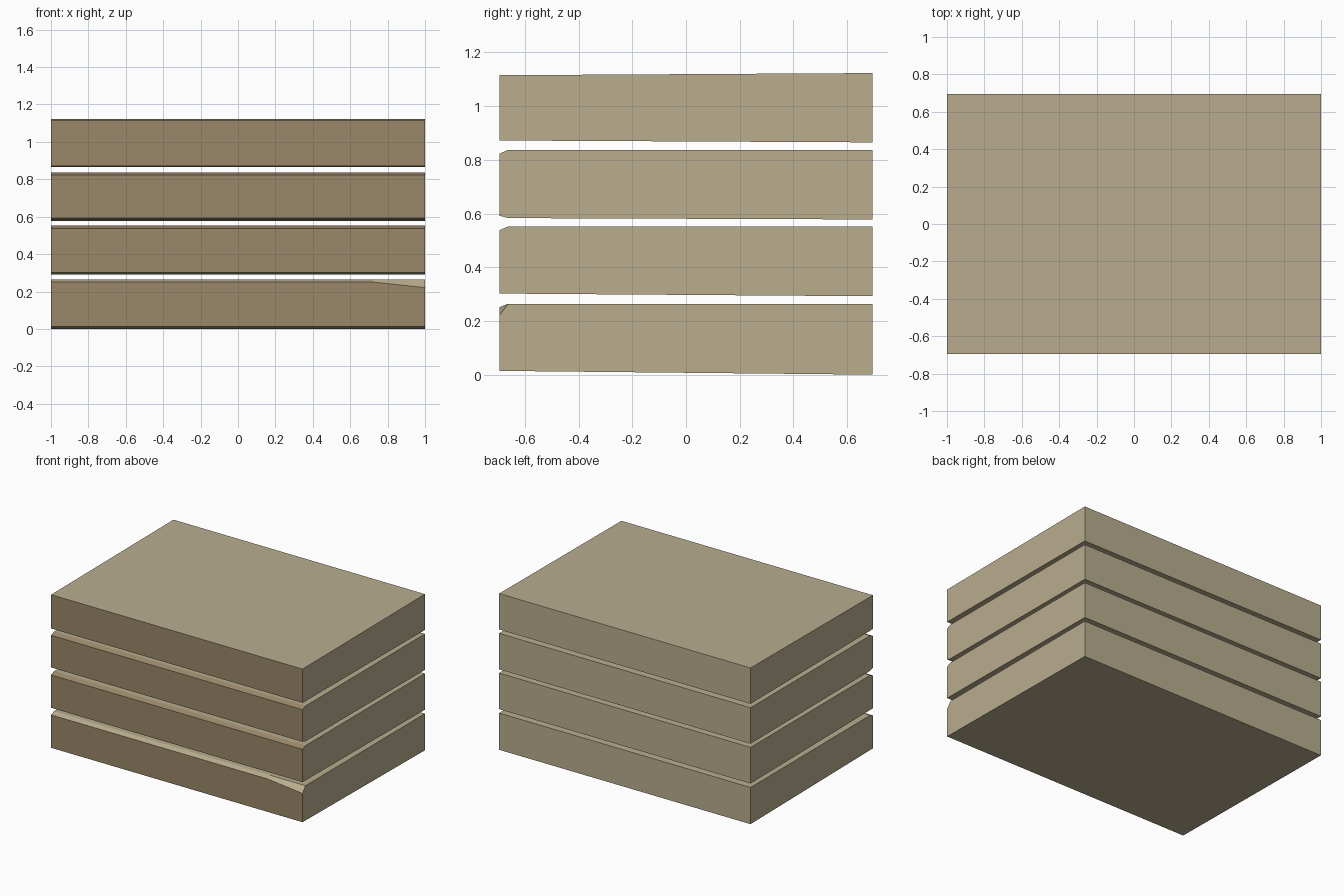
import bpy, bmesh

if "Cube" in bpy.data.objects:
    bpy.data.objects.remove(bpy.data.objects["Cube"])


def material(name, rgb):
    m = bpy.data.materials.new(name)
    m.diffuse_color = (*rgb, 1)
    m.use_nodes = True
    m.node_tree.nodes["Principled BSDF"].inputs["Base Color"].default_value = m.diffuse_color
    return m


tan = material("tan stone", (0.479, 0.418, 0.270))
brown = material("brown stone front", (0.319, 0.242, 0.138))

FRONT, BACK, EDGE = -0.695, 0.695, -0.662


def slab(name, profile, lip=None, brown_limit=-0.3):
    """Extrude a (y, z) side profile along x; lip lowers point 1 at the right end."""
    bm = bmesh.new()
    stations = [-1, 0.72, 1] if lip else [-1, 1]
    rings = []
    for x in stations:
        ring = []
        for i, (y, z) in enumerate(profile):
            if lip and i == 1 and x == 1:
                z -= lip
            ring.append(bm.verts.new((x, y, z)))
        rings.append(ring)
    n = len(profile)
    for a, b in zip(rings, rings[1:]):
        for i in range(n):
            j = (i + 1) % n
            bm.faces.new((a[i], a[j], b[j], b[i]))
    bm.faces.new(rings[0])
    bm.faces.new(rings[-1])
    bmesh.ops.recalc_face_normals(bm, faces=bm.faces)
    bm.normal_update()
    # front-facing faces are brown, all others tan
    for f in bm.faces:
        f.material_index = 1 if f.normal.y < brown_limit else 0
    mesh = bpy.data.meshes.new(name)
    bm.to_mesh(mesh)
    bm.free()
    mesh.materials.append(tan)
    mesh.materials.append(brown)
    ob = bpy.data.objects.new(name, mesh)
    bpy.context.collection.objects.link(ob)


# lowest slab: worn front top edge, deeper at the right corner
slab("bottom_slab", [(FRONT, 0.014), (FRONT, 0.251), (EDGE, 0.264),
                     (BACK, 0.264), (BACK, 0.0)], lip=0.03, brown_limit=-0.9)
# middle slabs: chamfered front edges
slab("lower_middle_slab", [(FRONT, 0.302), (FRONT, 0.538), (EDGE, 0.552),
                           (BACK, 0.552), (BACK, 0.292)])
slab("upper_middle_slab", [(FRONT, 0.592), (FRONT, 0.823), (EDGE, 0.837),
                           (BACK, 0.837), (BACK, 0.578), (EDGE, 0.583)])
# top slab: sharp edges, slightly thicker at the back
slab("top_slab", [(FRONT, 0.872), (FRONT, 1.115), (BACK, 1.123), (BACK, 0.865)])
